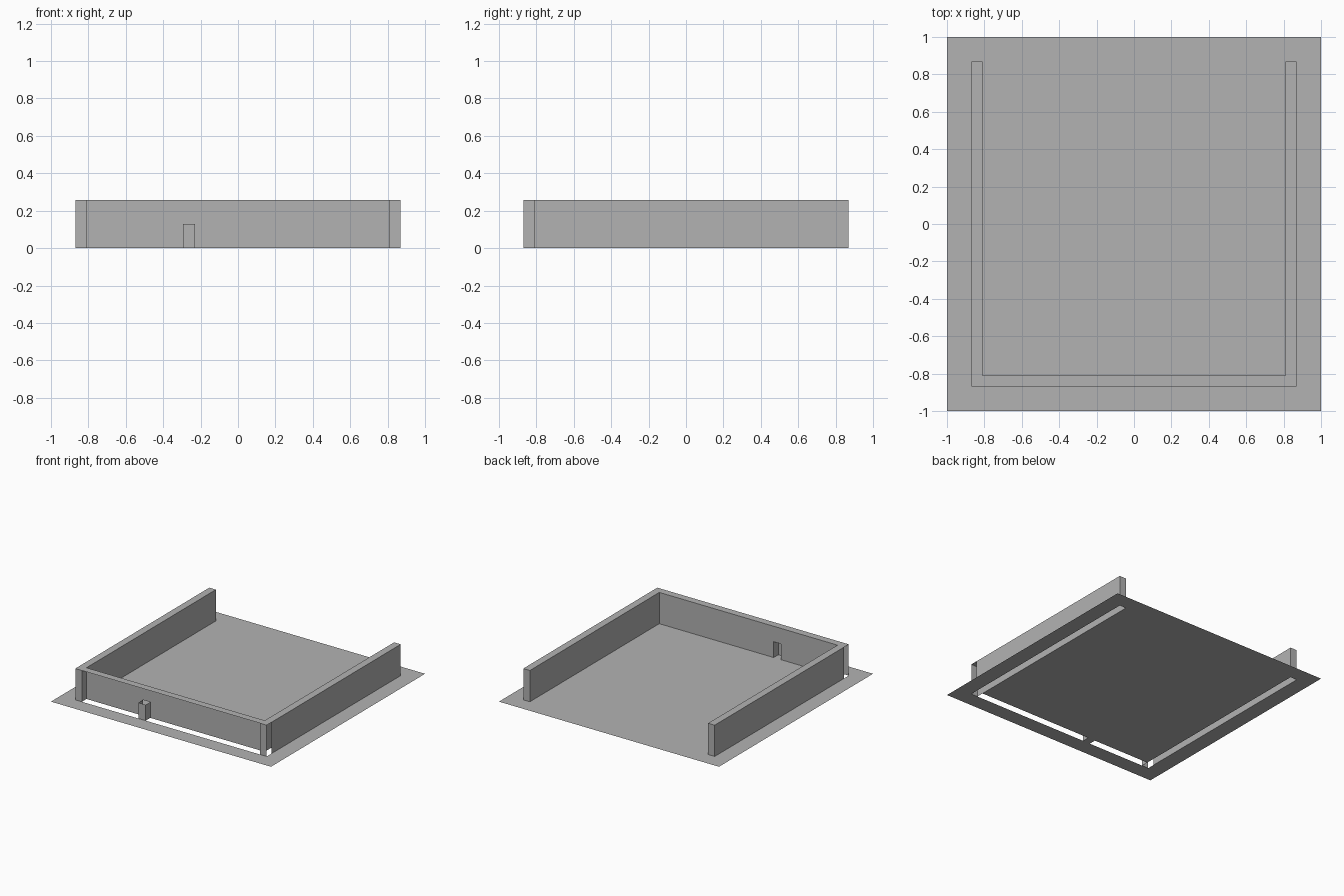
import bpy
import bmesh

if "Cube" in bpy.data.objects:
    bpy.data.objects.remove(bpy.data.objects["Cube"])

OUT, INN = 0.87, 0.81        # outer and inner wall planes
H, RH = 0.257, 0.13          # wall and recess heights
RX0, RX1 = -0.295, -0.23     # recess sides

grey = bpy.data.materials.new("plain grey")
grey.diffuse_color = (0.448, 0.448, 0.448, 1)
grey.use_nodes = True
grey.node_tree.nodes["Principled BSDF"].inputs["Base Color"].default_value = grey.diffuse_color


def sheet(axis, pos, us, vs, keep=lambda u, v: True, sign=1):
    """Flat gridded panel facing sign*axis; keep() drops cells by centre."""
    return axis, pos, us, vs, keep, sign


def build(name, sheets, mirror=False):
    bm = bmesh.new()
    for axis, pos, us, vs, keep, sign in sheets:
        for u0, u1 in zip(us, us[1:]):
            for v0, v1 in zip(vs, vs[1:]):
                if not keep((u0 + u1) / 2, (v0 + v1) / 2):
                    continue
                ring = []
                for u, v in ((u0, v0), (u1, v0), (u1, v1), (u0, v1)):
                    co = [u, v]
                    co.insert(axis, pos)
                    ring.append(bm.verts.new(co))
                f = bm.faces.new(ring)
                f.normal_update()
                if f.normal[axis] * sign < 0:
                    f.normal_flip()
    bmesh.ops.remove_doubles(bm, verts=bm.verts, dist=1e-4)
    me = bpy.data.meshes.new(name)
    bm.to_mesh(me)
    bm.free()
    me.materials.append(grey)
    ob = bpy.data.objects.new(name, me)
    bpy.context.collection.objects.link(ob)
    if mirror:
        m = ob.modifiers.new("mirror", 'MIRROR')
        m.use_mirror_merge = False
    return ob


X, Y, Z = 0, 1, 2


# ground sheet with a U-shaped slot under the walls, bridged at the recess
def is_ground(x, y):
    side = INN < abs(x) < OUT and -OUT < y < OUT
    front = -OUT < y < -INN and abs(x) < OUT
    return not (side or front) or (front and RX0 < x < RX1)


build("ground", [sheet(Z, 0, [-1, -OUT, -INN, RX0, RX1, INN, OUT, 1],
                       [-1, -OUT, -INN, OUT, 1], is_ground)])

# hollow side walls with end caps, open on the outside at the front corner
build("side_wall", [
    sheet(X, OUT, [-INN, OUT], [0, H]),
    sheet(X, INN, [-INN, OUT], [0, H], sign=-1),
    sheet(Y, OUT, [INN, OUT], [0, H]),
    sheet(Z, H, [INN, OUT], [-INN, OUT]),
], mirror=True)

# corner posts: front face, inner return and top
build("corner_post", [
    sheet(Y, -OUT, [INN, OUT], [0, H], sign=-1),
    sheet(X, INN, [-OUT, -INN], [0, H], sign=-1),
    sheet(Z, H, [INN, OUT], [-OUT, -INN]),
], mirror=True)

# front wall: inner panel with an opening, plus the top rim
build("front_wall", [
    sheet(Y, -INN, [-INN, RX0, RX1, INN], [0, RH, H],
          lambda x, z: not (RX0 < x < RX1 and z < RH)),
    sheet(Z, H, [-INN, INN], [-OUT, -INN]),
])

# small open-topped recess behind the opening
build("recess", [
    sheet(Y, -OUT, [RX0, RX1], [0, RH], sign=-1),
    sheet(X, RX0, [-OUT, -INN], [0, RH], sign=-1),
    sheet(X, RX1, [-OUT, -INN], [0, RH]),
])
